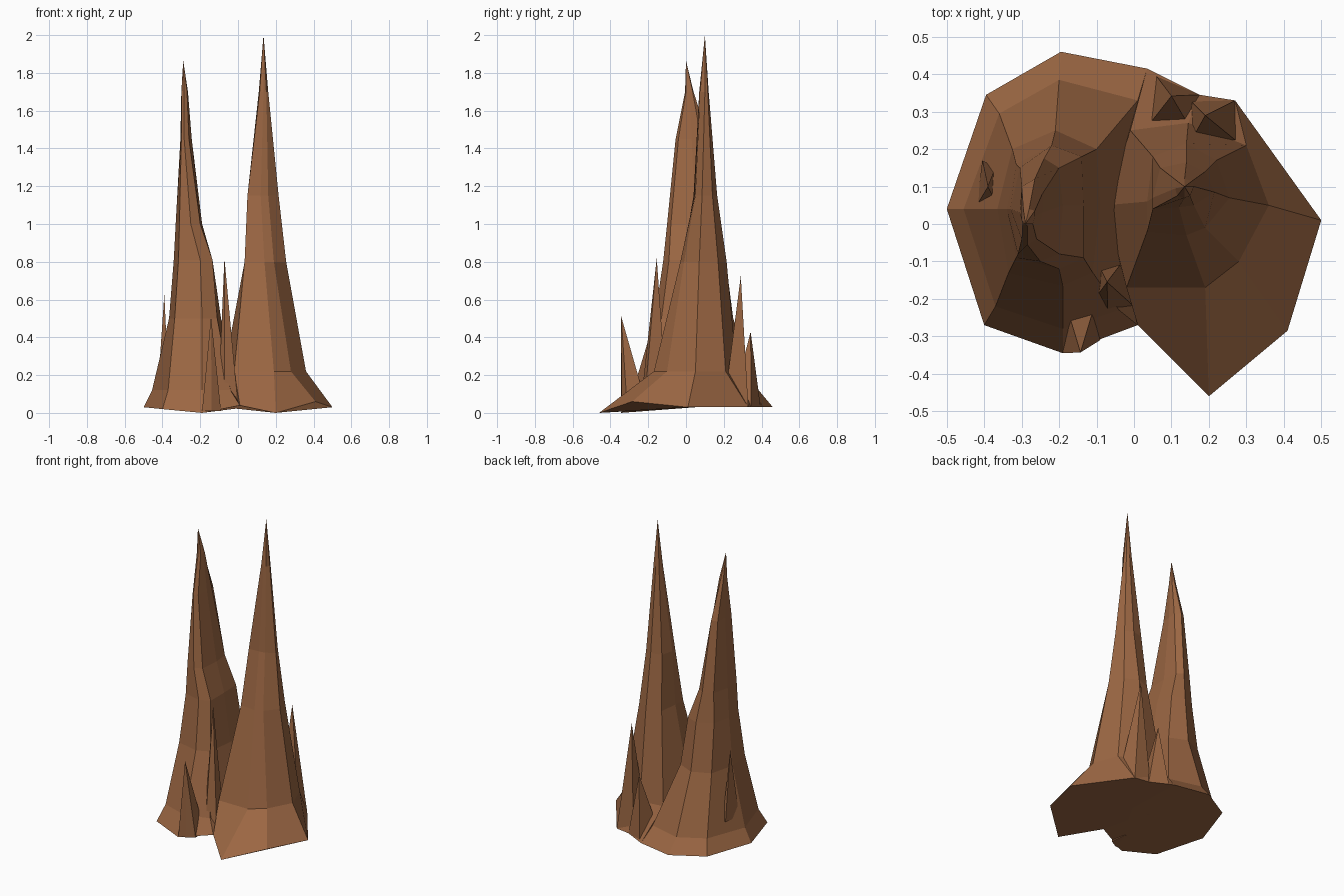
import bpy, bmesh

rock = bpy.data.materials.new("brown_rock")
rock.diffuse_color = (0.33, 0.135, 0.056, 1)


def finish(name, bm):
    bmesh.ops.recalc_face_normals(bm, faces=bm.faces)
    me = bpy.data.meshes.new(name)
    bm.to_mesh(me)
    bm.free()
    me.materials.append(rock)
    ob = bpy.data.objects.new(name, me)
    bpy.context.collection.objects.link(ob)
    return ob


def spire(name, rings, tip, foot_z=None):
    """Loft flat-sided rings (height, outline) and close them at a tip."""
    bm = bmesh.new()
    loops = []
    for i, (z, pts) in enumerate(rings):
        zs = foot_z if (i == 0 and foot_z) else [z] * len(pts)
        loops.append([bm.verts.new((x, y, h)) for (x, y), h in zip(pts, zs)])
    n = len(loops[0])
    for a, b in zip(loops, loops[1:]):
        for j in range(n):
            k = (j + 1) % n
            bm.faces.new((a[j], a[k], b[k], b[j]))
    top = bm.verts.new(tip)
    for j in range(n):
        bm.faces.new((loops[-1][j], loops[-1][(j + 1) % n], top))
    bm.faces.new(loops[0][::-1])
    return finish(name, bm)


# Left spire with its half of the foot, outlines run from west through south
spire("left_spire", [
    (0.02, [(-.5, .04), (-.4, -.27), (-.19, -.345), (.01, -.27), (.05, .05), (.035, .415), (-.195, .46), (-.395, .345)]),
    (0.12, [(-.455, .04), (-.37, -.22), (-.19, -.28), (-.04, -.23), (0, .05), (.01, .33), (-.2, .385), (-.36, .295)]),
    (0.50, [(-.365, .04), (-.335, -.13), (-.19, -.165), (-.11, -.13), (-.09, .05), (-.1, .2), (-.21, .25), (-.325, .2)]),
    (0.81, [(-.34, .04), (-.315, -.09), (-.2, -.12), (-.135, -.09), (-.135, .05), (-.14, .18), (-.22, .21), (-.315, .16)]),
    (1.00, [(-.33, .04), (-.31, -.08), (-.25, -.1), (-.2, -.08), (-.19, .05), (-.2, .15), (-.24, .175), (-.305, .15)]),
    (1.45, [(-.305, .03), (-.3, -.04), (-.285, -.055), (-.26, -.04), (-.245, .03), (-.245, .08), (-.265, .12), (-.3, .1)]),
    (1.70, [(-.3, .01), (-.298, 0), (-.285, -.005), (-.27, 0), (-.265, .02), (-.265, .035), (-.28, .04), (-.295, .035)]),
], (-.29, 0, 1.865), [.03, .02, 0, .04, .03, .03, .03, .03])

# Right spire with its half of the foot
spire("right_spire", [
    (0.03, [(-.08, .05), (.01, -.27), (.2, -.46), (.41, -.285), (.5, .01), (.27, .33), (.175, .345), (.035, .415)]),
    (0.22, [(-.075, .05), (-.02, -.17), (.19, -.17), (.28, -.1), (.36, .05), (.3, .21), (.145, .27), (-.01, .25)]),
    (0.80, [(.035, .06), (.035, -.02), (.14, -.03), (.19, -.01), (.255, .07), (.22, .17), (.14, .215), (.05, .18)]),
    (1.15, [(.05, .07), (.05, .04), (.12, .045), (.16, .05), (.215, .085), (.19, .14), (.14, .165), (.07, .15)]),
    (1.70, [(.11, .095), (.115, .075), (.135, .07), (.15, .075), (.16, .1), (.155, .115), (.135, .12), (.115, .115)]),
], (.135, .1, 2.0), [.03, .04, 0, .06, .03, .03, .03, .03])

# Small side spikes: base height, base outline, tip
spikes = {
    "front_gap_spike": (.04, [(-.105, -.2), (-.07, -.24), (.0, -.22), (-.03, -.1), (-.1, -.1)], (-.072, -.155, .82)),
    "front_low_spike": (.01, [(-.19, -.345), (-.14, -.34), (-.09, -.31), (-.1, -.2), (-.18, -.22)], (-.143, -.343, .51)),
    "left_small_spike": (.19, [(-.42, .05), (-.37, .06), (-.37, .15), (-.405, .17)], (-.39, .1, .63)),
    "back_right_spike": (.03, [(.14, .2), (.3, .2), (.27, .33), (.15, .33)], (.19, .29, .725)),
    "back_low_spike": (.03, [(.02, .24), (.16, .24), (.175, .345), (.06, .395)], (.1, .342, .43)),
}
for name, (z, outline, tip) in spikes.items():
    spire(name, [(z, outline)], tip)
